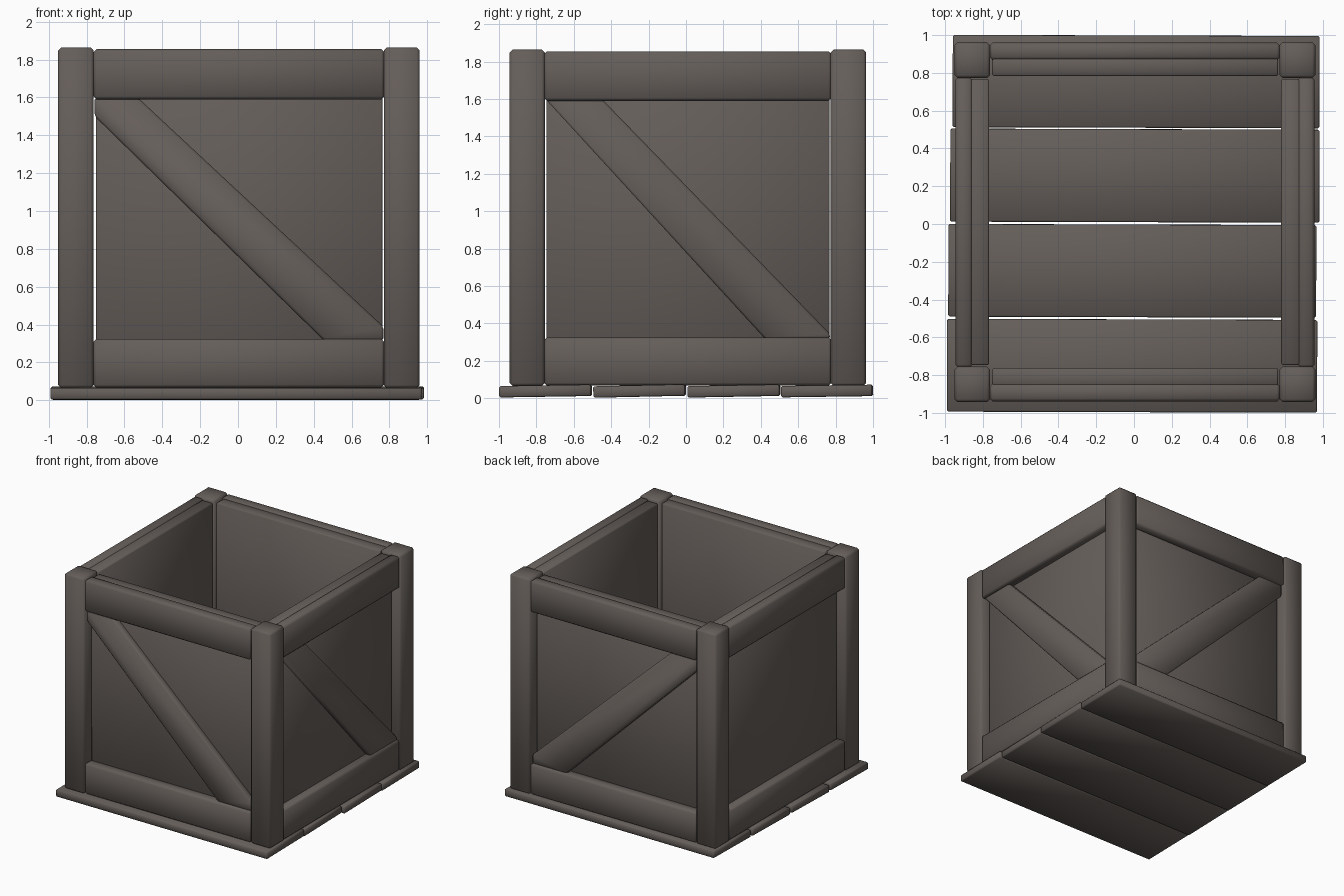
import bpy, bmesh
from mathutils import Matrix

if "Cube" in bpy.data.objects:
    bpy.data.objects.remove(bpy.data.objects["Cube"])

wood = bpy.data.materials.new("dark_weathered_wood")
wood.diffuse_color = (0.130, 0.112, 0.101, 1)
wood.use_nodes = True
wood.node_tree.nodes["Principled BSDF"].inputs["Base Color"].default_value = wood.diffuse_color


def finish(name, bm, bevel):
    """Turn a bmesh into a softly bevelled wooden part."""
    bmesh.ops.recalc_face_normals(bm, faces=bm.faces)
    for f in bm.faces:
        f.smooth = True
    me = bpy.data.meshes.new(name)
    bm.to_mesh(me)
    bm.free()
    me.materials.append(wood)
    ob = bpy.data.objects.new(name, me)
    bpy.context.collection.objects.link(ob)
    mod = ob.modifiers.new("bevel", "BEVEL")
    mod.width = bevel
    mod.segments = 1
    return ob


def box(name, x, y, z, bevel=0.012):
    """Box from (min, max) ranges, origin at its centre."""
    bm = bmesh.new()
    size = [r[1] - r[0] for r in (x, y, z)]
    bmesh.ops.create_cube(bm, size=1, matrix=Matrix.Diagonal((*size, 1)))
    ob = finish(name, bm, bevel)
    ob.location = [(r[0] + r[1]) / 2 for r in (x, y, z)]
    return ob


def prism(name, outline, depth, along_x):
    """Extrude an (across, z) outline through a depth range."""
    bm = bmesh.new()
    put = (lambda a, d, z: (d, a, z)) if along_x else (lambda a, d, z: (a, d, z))
    f = bm.faces.new([bm.verts.new(put(a, depth[0], z)) for a, z in outline])
    ext = bmesh.ops.extrude_face_region(bm, geom=[f])["geom"]
    d = depth[1] - depth[0]
    bmesh.ops.translate(bm, vec=put(0, d, 0),
                        verts=[v for v in ext if isinstance(v, bmesh.types.BMVert)])
    return finish(name, bm, 0.012)


# floor planks, each slightly shifted and tilted
planks = [(-0.99, 0.97, -0.996, -0.505, 0.016), (-0.983, 0.965, -0.493, -0.003, 0.022),
          (-0.973, 0.982, 0.010, 0.502, 0.018), (-0.96, 0.982, 0.510, 0.998, 0.014)]
for i, (x0, x1, y0, y1, tilt) in enumerate(planks):
    p = box(f"floor_plank_{i + 1}", (x0, x1), (y0, y1), (0.008, 0.069), 0.008)
    p.rotation_euler = (tilt, 0, -0.003)

# corner posts
POST_X = {"left": (-0.95, -0.762), "right": (0.771, 0.96)}
POST_Y = {"front": (-0.943, -0.755), "back": (0.773, 0.963)}
for sx, xr in POST_X.items():
    for sy, yr in POST_Y.items():
        box(f"{sy}_{sx}_post", xr, yr, (0.065, 1.864), 0.016)

# four walls: inner panel with a top and bottom rail on its outside
# name: (runs along y, span, panel depth, rail depth, brace depth)
walls = {
    "front": (False, (-0.751, 0.763), (-0.867, -0.762), (-0.94, -0.845), (-0.918, -0.85)),
    "back": (False, (-0.751, 0.763), (0.783, 0.888), (0.868, 0.96), (0.87, 0.938)),
    "left": (True, (-0.747, 0.768), (-0.875, -0.767), (-0.946, -0.855), None),
    "right": (True, (-0.747, 0.768), (0.779, 0.887), (0.867, 0.956), (0.87, 0.934)),
}
# brace outlines in (across, z)
brace_fb = [(-0.757, 1.50), (-0.757, 1.60), (-0.53, 1.60),
            (0.768, 0.39), (0.768, 0.315), (0.455, 0.315)]
brace_side = [(-0.752, 1.60), (-0.45, 1.60), (0.769, 0.345), (0.769, 0.315), (0.425, 0.315)]

for name, (side, span, panel, rail, brace) in walls.items():
    def part(label, s, d, z, bevel):
        box(f"{name}_{label}", *((d, s) if side else (s, d)), z, bevel)
    wide = (span[0] - 0.013, span[1] + 0.01)
    part("panel", span, panel, (0.07, 1.845), 0.008)
    part("bottom_rail", wide, rail, (0.067, 0.325), 0.016)
    part("top_rail", wide, rail, (1.59, 1.855), 0.016)
    if brace:
        prism(f"{name}_brace", brace_side if side else brace_fb, brace, side)
